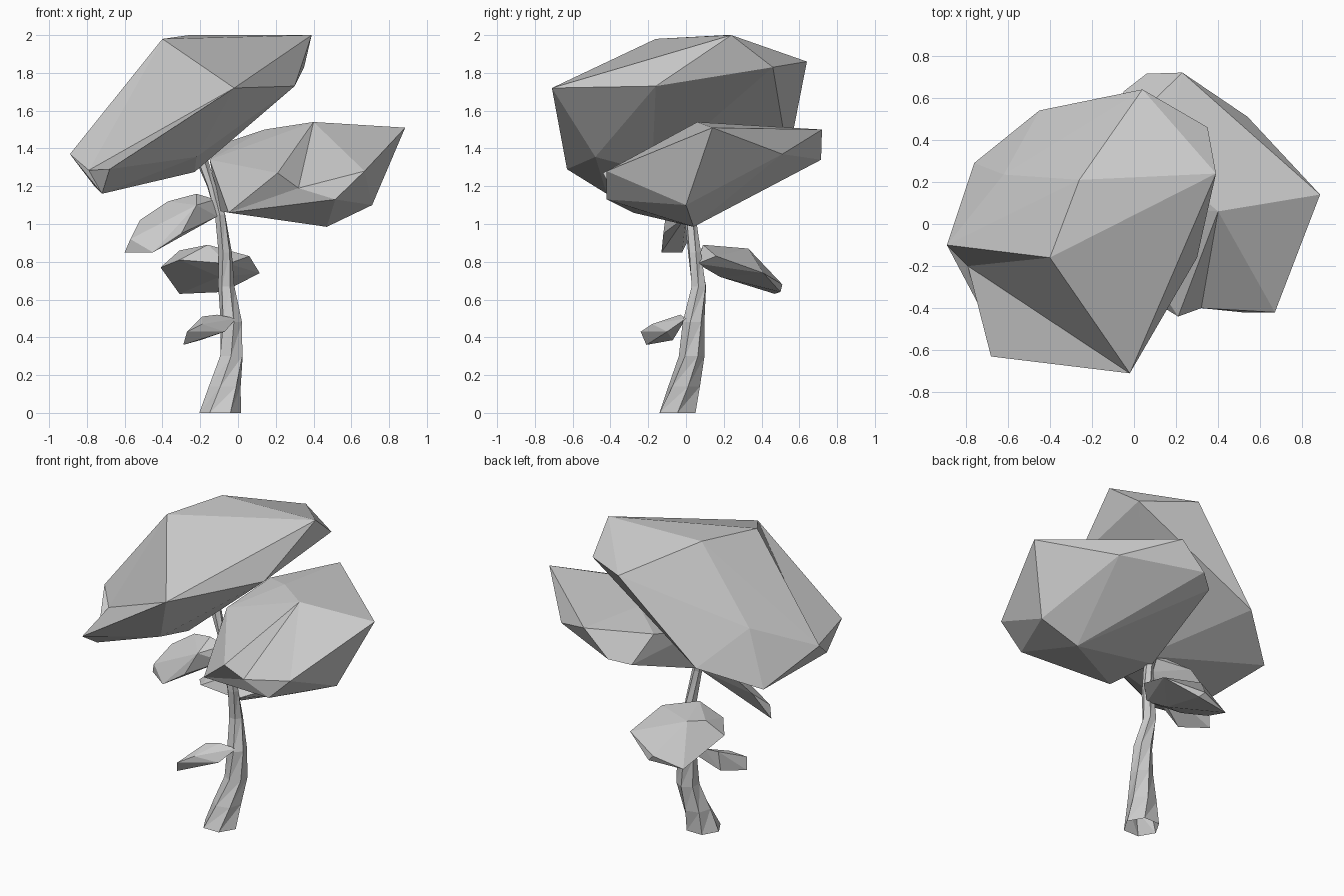
import bpy
import bmesh
from math import cos, sin, tau
from mathutils import Vector

cube = bpy.data.objects.get("Cube")
if cube:
    bpy.data.objects.remove(cube)

grey = bpy.data.materials.new("pale grey")
grey.use_nodes = True
colour = (0.6, 0.6, 0.6, 1)
grey.diffuse_color = colour
grey.node_tree.nodes["Principled BSDF"].inputs["Base Color"].default_value = colour


def finish(bm, name):
    """Turn a bmesh into a flat shaded object."""
    bmesh.ops.recalc_face_normals(bm, faces=bm.faces)
    mesh = bpy.data.meshes.new(name)
    bm.to_mesh(mesh)
    bm.free()
    mesh.materials.append(grey)
    obj = bpy.data.objects.new(name, mesh)
    bpy.context.collection.objects.link(obj)
    return obj


def foliage(name, corners, dent=None):
    """Faceted clump: the convex hull of a few corners.
    A dent splits one edge, pulls the new corner in and turns a ridge into a valley."""
    bm = bmesh.new()
    verts = [bm.verts.new(c) for c in corners]
    hull = bmesh.ops.convex_hull(bm, input=verts)
    spare = {g for g in hull["geom_interior"] + hull["geom_unused"]
             if isinstance(g, bmesh.types.BMVert)}
    bmesh.ops.delete(bm, geom=list(spare), context='VERTS')
    if dent:
        first, second, target, third = dent
        edge = bm.edges.get((verts[first], verts[second]))
        ridge = bm.edges.get((verts[second], verts[third]))
        if edge:
            opposite = [v for f in edge.link_faces for v in f.verts if v not in edge.verts]
            middle = bmesh.utils.edge_split(edge, verts[first], 0.5)[1]
            for v in opposite:
                bmesh.ops.connect_vert_pair(bm, verts=[middle, v])
            middle.co = Vector(target)
            if ridge:
                bmesh.utils.edge_rotate(ridge, True)
    return finish(bm, name)


def limb(name, rings, sides):
    """Tapered trunk through (x, y, z, radius) rings, twisting a little as it rises."""
    bm = bmesh.new()
    loops = []
    for i, (x, y, z, r) in enumerate(rings):
        angles = [tau * k / sides + i * 0.25 for k in range(sides)]
        loops.append([bm.verts.new((x + r * cos(a), y + r * sin(a), z)) for a in angles])
    for low, high in zip(loops, loops[1:]):
        for k in range(sides):
            n = (k + 1) % sides
            bm.faces.new((low[k], low[n], high[n]))
            bm.faces.new((low[k], high[n], high[k]))
    return finish(bm, name)


# Bent trunk, open at the foot, reaching up into the crown
limb("trunk", [
    (-.095, -.045, 0, .11), (-.07, -.01, .14, .087), (-.035, .03, .3, .068),
    (-.035, .04, .48, .059), (-.062, .068, .67, .043), (-.068, .045, .85, .036),
    (-.095, .02, 1.05, .03), (-.14, .03, 1.2, .025), (-.2, .05, 1.36, .035),
], 6)

# Large tilted crown
foliage("upper_crown", [
    (-.89, -.10, 1.37), (-.68, -.63, 1.29), (-.02, -.71, 1.72), (-.40, -.16, 1.98),
    (.39, .24, 2), (-.26, .21, 2), (.35, .46, 1.83), (.04, .64, 1.86),
    (-.72, -.42, 1.16), (.30, -.16, 1.73), (-.23, -.18, 1.275),
    (-.76, .29, 1.2), (-.45, .54, 1.35), (-.62, .235, 1.54), (-.22, -.48, 1.355),
], dent=(0, 1, (-.79, -.2, 1.285), 3))

# Second crown on the left side
foliage("side_crown", [
    (.885, .14, 1.51), (.40, .06, 1.54), (.23, .72, 1.5), (.06, .715, 1.34),
    (.54, .51, 1.37), (.71, 0, 1.1), (.47, .04, .985), (.67, -.42, 1.28),
    (.515, -.42, 1.13), (.21, -.44, 1.27), (-.05, -.28, 1.06), (-.07, .43, 1.43),
    (-.15, .1, 1.34), (-.1, .05, 1.07), (-.05, .63, 1.3), (.14, .28, 1.5),
], dent=(8, 9, (.32, -.4, 1.19), 7))

# Three small clumps down the trunk
foliage("right_clump", [
    (-.60, -.02, .85), (-.45, -.13, .85), (-.52, .06, 1.02), (-.37, .08, 1.12),
    (-.22, .03, 1.16), (-.11, 0, 1.04), (-.12, .03, 1.13), (-.22, -.1, 1.1),
    (-.3, -.12, .95), (-.57, -.05, .92),
])
foliage("back_clump", [
    (.115, .41, .74), (-.41, .19, .77), (-.31, .24, .86), (-.31, .47, .63),
    (-.08, .5, .64), (.06, .16, .83), (-.16, .09, .89), (-.24, .33, .87),
    (-.05, .06, .79), (-.1, .18, .72), (-.12, .51, .68), (-.31, .06, .81),
])
foliage("low_front_clump", [
    (-.29, -.21, .36), (-.27, -.24, .43), (-.19, -.06, .51), (-.11, -.03, .52),
    (-.01, 0, .5), (-.07, -.1, .43), (-.2, -.07, .385), (-.19, -.18, .47),
])
